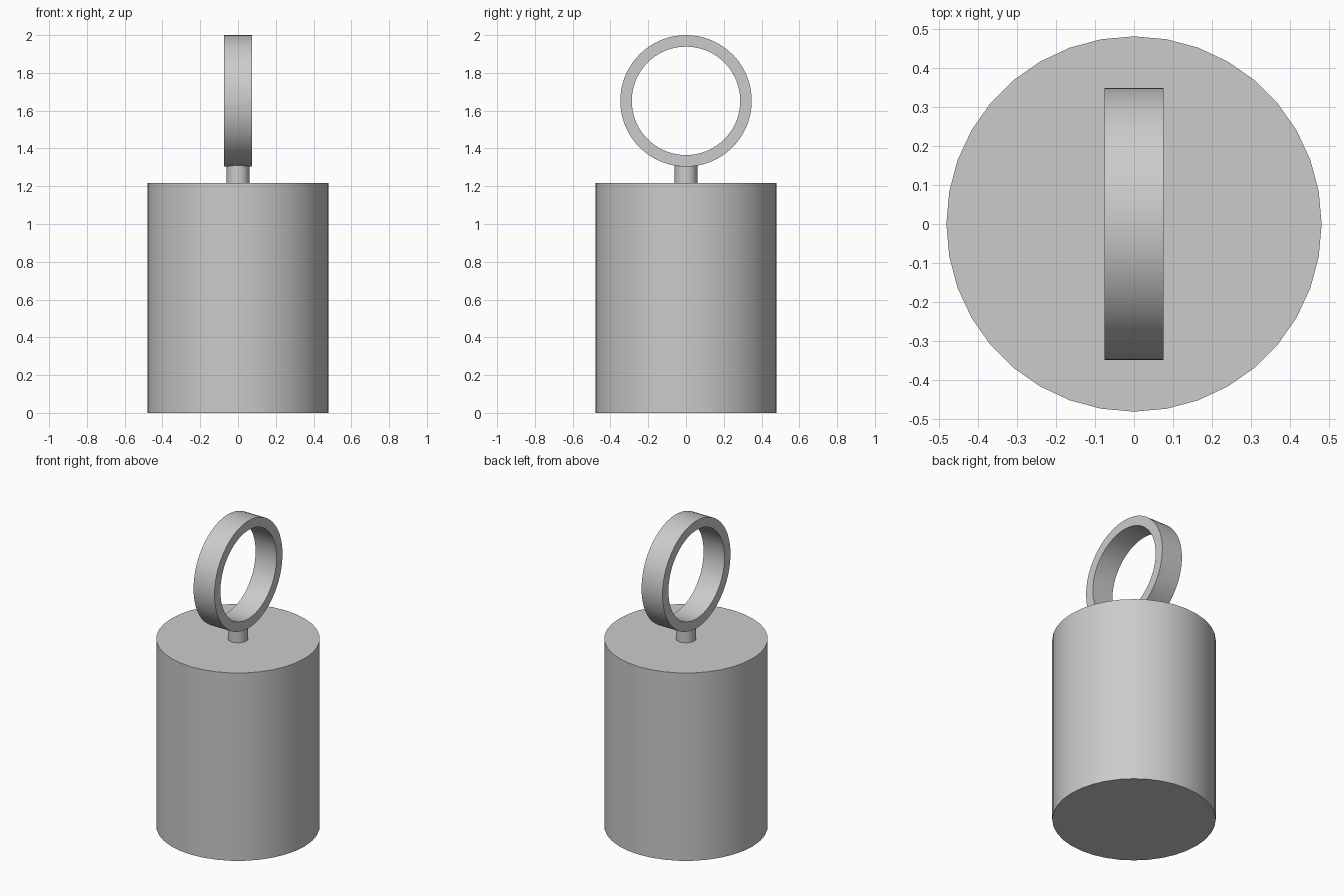
import bpy
import bmesh
from math import radians, pi
from mathutils import Matrix

cube = bpy.data.objects.get("Cube")
if cube:
    bpy.data.objects.remove(cube, do_unlink=True)

# Single plain grey material
grey = bpy.data.materials.new("plain_grey")
grey.use_nodes = True
colour = (0.6, 0.6, 0.6, 1)
grey.diffuse_color = colour
grey.node_tree.nodes["Principled BSDF"].inputs["Base Color"].default_value = colour


def finish(name, bm):
    bmesh.ops.recalc_face_normals(bm, faces=bm.faces)
    mesh = bpy.data.meshes.new(name)
    bm.to_mesh(mesh)
    bm.free()
    mesh.materials.append(grey)
    obj = bpy.data.objects.new(name, mesh)
    bpy.context.collection.objects.link(obj)
    bpy.ops.object.select_all(action="DESELECT")
    obj.select_set(True)
    bpy.context.view_layer.objects.active = obj
    bpy.ops.object.shade_smooth_by_angle(angle=radians(30))
    return obj


def cylinder(name, radius, bottom, top, sides):
    bm = bmesh.new()
    bmesh.ops.create_cone(
        bm, cap_ends=True, segments=sides, radius1=radius, radius2=radius,
        depth=top - bottom, matrix=Matrix.Translation((0, 0, (bottom + top) / 2)))
    return finish(name, bm)


def band(name, outer, inner, width, height, sides):
    # Rectangular section spun around the x axis
    bm = bmesh.new()
    section = [(-width / 2, inner), (width / 2, inner),
               (width / 2, outer), (-width / 2, outer)]
    verts = [bm.verts.new((x, 0, r)) for x, r in section]
    edges = [bm.edges.new((verts[i], verts[i - 1])) for i in range(len(verts))]
    bmesh.ops.spin(bm, geom=verts + edges, cent=(0, 0, 0), axis=(1, 0, 0),
                   angle=2 * pi, steps=sides, use_merge=True)
    bmesh.ops.remove_doubles(bm, verts=bm.verts, dist=0.0001)
    bmesh.ops.translate(bm, verts=bm.verts, vec=(0, 0, height))
    return finish(name, bm)


# Solid body, short stem and upright hanging ring
cylinder("body", 0.48, 0, 1.217, 36)
cylinder("stem", 0.06, 1.217, 1.312, 36)
band("ring", 0.348, 0.287, 0.15, 1.652, 72)
